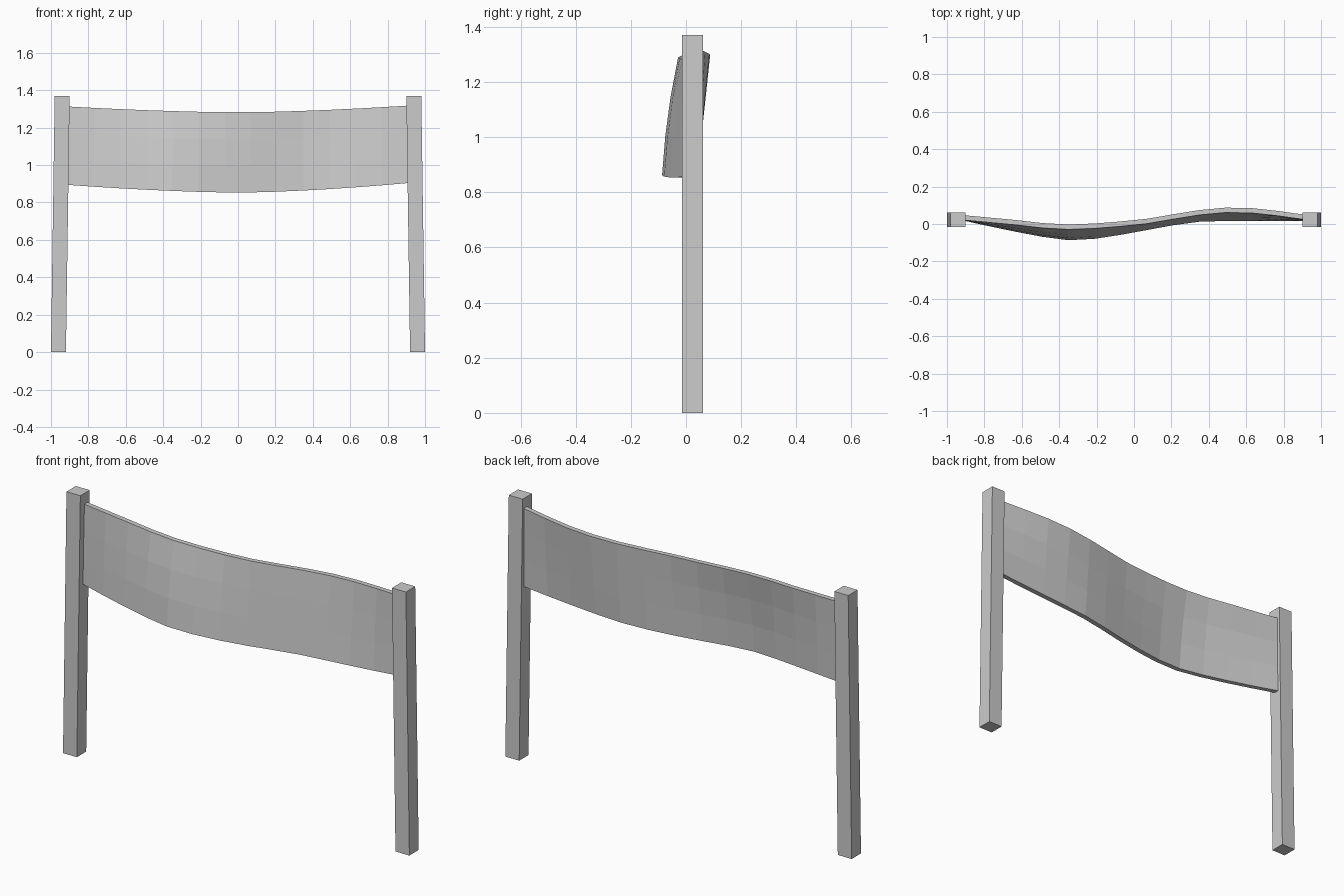
import bpy, bmesh, math

if "Cube" in bpy.data.objects:
    bpy.data.objects.remove(bpy.data.objects["Cube"])

grey = bpy.data.materials.new("plain grey")
grey.diffuse_color = (0.6, 0.6, 0.6, 1)
grey.use_nodes = True
grey.node_tree.nodes["Principled BSDF"].inputs["Base Color"].default_value = grey.diffuse_color


def finish(name, bm):
    bmesh.ops.recalc_face_normals(bm, faces=bm.faces)
    mesh = bpy.data.meshes.new(name)
    bm.to_mesh(mesh)
    bm.free()
    mesh.materials.append(grey)
    obj = bpy.data.objects.new(name, mesh)
    bpy.context.collection.objects.link(obj)
    return obj


def curve(points, x):
    """Smooth interpolation through (x, value) points."""
    n = len(points)

    def slope(i):
        a, b = points[max(i - 1, 0)], points[min(i + 1, n - 1)]
        return (b[1] - a[1]) / (b[0] - a[0])

    i = 0
    while i < n - 2 and x > points[i + 1][0]:
        i += 1
    (x0, v0), (x1, v1) = points[i], points[i + 1]
    h = x1 - x0
    t = (x - x0) / h
    return ((2*t**3 - 3*t**2 + 1) * v0 + (t**3 - 2*t**2 + t) * h * slope(i)
            + (3*t**2 - 2*t**3) * v1 + (t**3 - t**2) * h * slope(i + 1))


# Posts: square bars leaning slightly inwards
for side, name in ((-1, "left_post"), (1, "right_post")):
    bm = bmesh.new()
    bmesh.ops.create_cube(bm, size=1)
    for v in bm.verts:
        lean = 0.02 * (v.co.z + 0.5)
        v.co = (side * (0.96 - lean) + v.co.x * 0.08,
                0.0235 + v.co.y * 0.077, (v.co.z + 0.5) * 1.37)
    finish(name, bm)

# Banner: sagging cloth, its front surface waving between the posts
TOP_Y = [(-0.91, 0.021), (-0.63, -0.005), (-0.36, -0.029), (0.08, 0.003),
         (0.3, 0.042), (0.53, 0.063), (0.7, 0.052), (0.91, 0.024)]
LOW_Y = [(-0.91, 0.018), (-0.63, -0.042), (-0.36, -0.086), (-0.2, -0.078),
         (0.0, -0.045), (0.22, -0.005), (0.38, 0.014), (0.91, 0.016)]
COLS, ROWS, HALF, THICK = 13, 3, 0.91, 0.026

bm = bmesh.new()
front, back = [], []
for c in range(COLS + 1):
    x = -HALF + 2 * HALF * c / COLS
    sag = (abs(x) / HALF) ** 1.6
    low = 0.853 + sag * (0.051 if x > 0 else 0.041)
    top = 1.282 + sag * (0.036 if x > 0 else 0.031)
    belly = 0.009 * math.exp(-((x + 0.36) / 0.35) ** 2)
    f_col, b_col = [], []
    for r in range(ROWS + 1):
        t = r / ROWS
        y = ((1 - t) * curve(LOW_Y, x) + t * curve(TOP_Y, x)
             - belly * math.sin(math.pi * t))
        z = low + t * (top - low)
        f_col.append(bm.verts.new((x, y, z)))
        b_col.append(bm.verts.new((x, y + THICK, z)))
    front.append(f_col)
    back.append(b_col)

for c in range(COLS):
    for r in range(ROWS):
        for g in (front, back):
            bm.faces.new((g[c][r], g[c+1][r], g[c+1][r+1], g[c][r+1]))
    for r in (0, ROWS):
        bm.faces.new((front[c][r], front[c+1][r], back[c+1][r], back[c][r]))
for c in (0, COLS):
    for r in range(ROWS):
        bm.faces.new((front[c][r], front[c][r+1], back[c][r+1], back[c][r]))
finish("banner", bm)
